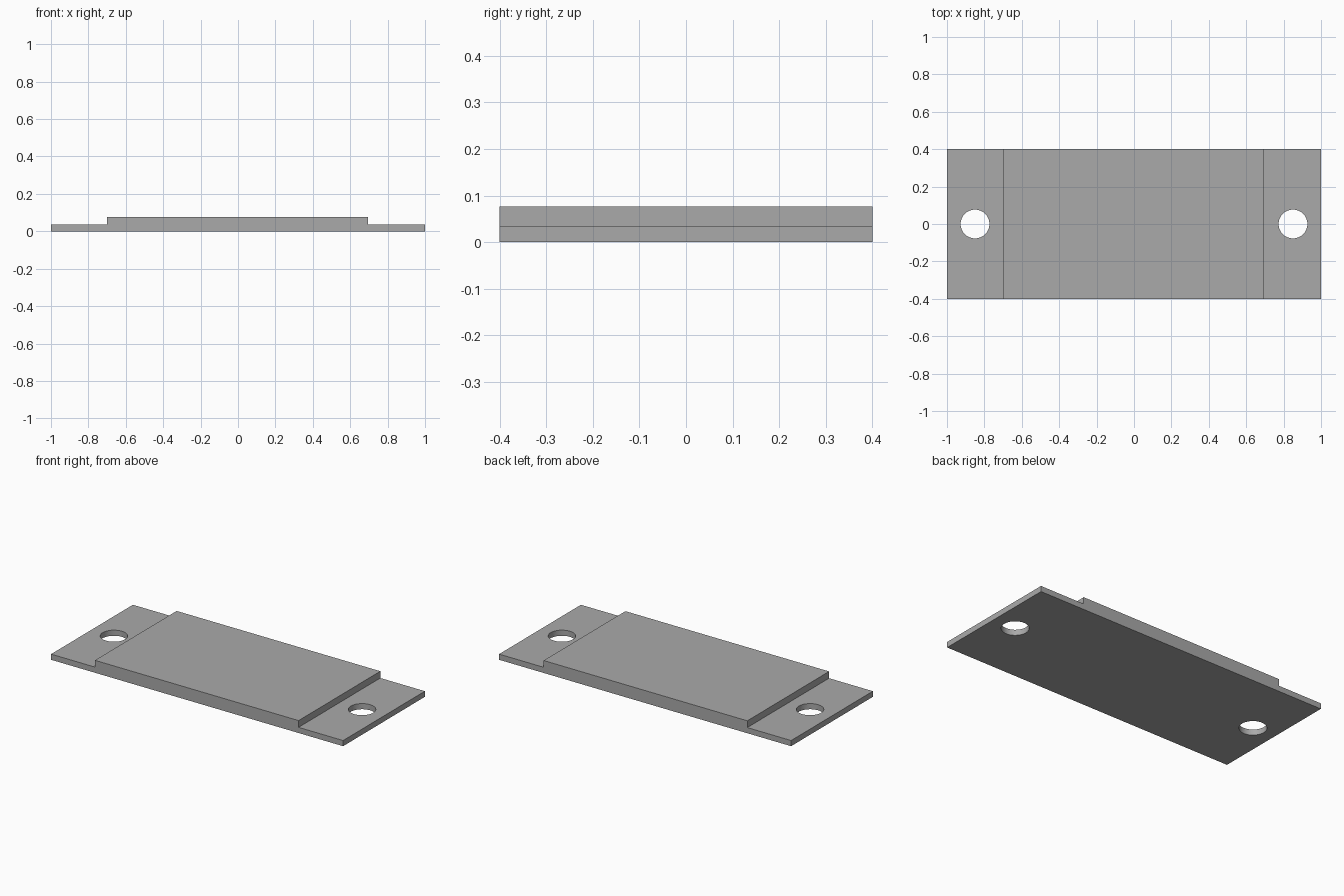
import bpy
import bmesh

if "Cube" in bpy.data.objects:
    bpy.data.objects.remove(bpy.data.objects["Cube"])

WIDTH = 0.8
HOLE_X, HOLE_RADIUS = 0.85, 0.077
# Stepped side outline (x, z): thin end tabs with a raised middle
PROFILE = [(-1, 0), (1, 0), (1, 0.035), (0.695, 0.035),
           (0.695, 0.077), (-0.70, 0.077), (-0.70, 0.035), (-1, 0.035)]

grey = bpy.data.materials.new("plain grey")
grey.diffuse_color = (0.4, 0.4, 0.4, 1)
grey.use_nodes = True
grey.node_tree.nodes["Principled BSDF"].inputs["Base Color"].default_value = grey.diffuse_color

# Stepped plate: outline extruded along y
bm = bmesh.new()
outline = bm.faces.new([bm.verts.new((x, -WIDTH / 2, z)) for x, z in PROFILE])
extruded = bmesh.ops.extrude_face_region(bm, geom=[outline])["geom"]
bmesh.ops.translate(bm, vec=(0, WIDTH, 0),
                    verts=[v for v in extruded if isinstance(v, bmesh.types.BMVert)])
bmesh.ops.recalc_face_normals(bm, faces=bm.faces)
mesh = bpy.data.meshes.new("stepped_plate")
bm.to_mesh(mesh)
bm.free()
mesh.materials.append(grey)
plate = bpy.data.objects.new("stepped_plate", mesh)
bpy.context.collection.objects.link(plate)

# Round mounting hole through each end tab
for side, name in ((-1, "left"), (1, "right")):
    bpy.ops.mesh.primitive_cylinder_add(vertices=48, radius=HOLE_RADIUS, depth=0.2,
                                        location=(side * HOLE_X, 0, 0.02))
    cutter = bpy.context.object
    cutter.name = name + "_hole_cutter"
    cutter.data.materials.append(grey)
    cutter.hide_render = True
    cutter.display_type = 'WIRE'
    cut = plate.modifiers.new(name + "_hole", 'BOOLEAN')
    cut.operation = 'DIFFERENCE'
    cut.solver = 'EXACT'
    cut.object = cutter

# Apply the cuts, drop the cutters and smooth only the round walls
bpy.ops.object.select_all(action='DESELECT')
plate.select_set(True)
bpy.context.view_layer.objects.active = plate
for cut in list(plate.modifiers):
    cutter = cut.object
    bpy.ops.object.modifier_apply(modifier=cut.name)
    bpy.data.objects.remove(cutter)
bpy.ops.object.shade_smooth_by_angle()
